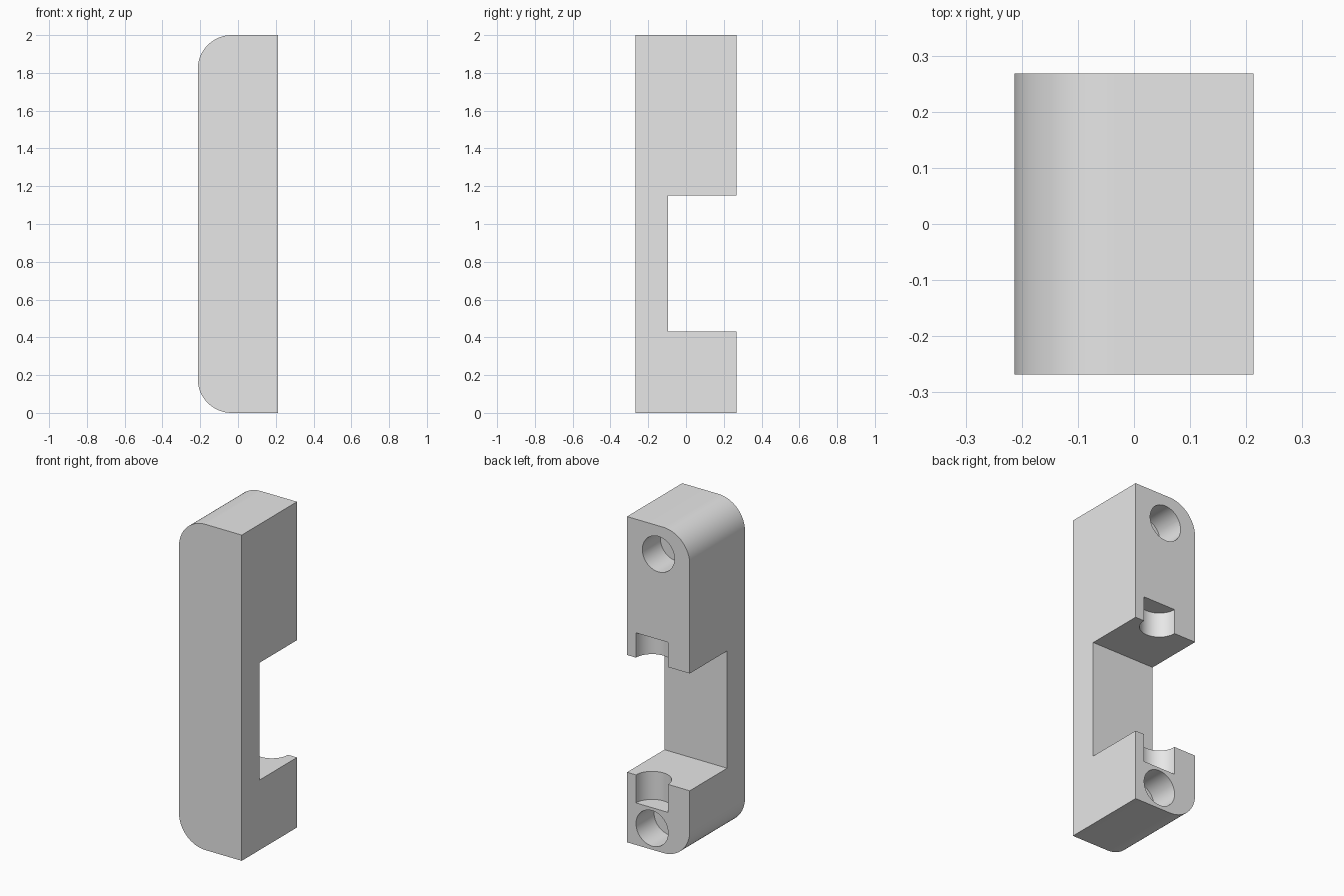
import bpy, bmesh
from math import sin, cos, pi, radians

cube = bpy.data.objects.get("Cube")
if cube:
    bpy.data.objects.remove(cube, do_unlink=True)

HX, HY, H = 0.213, 0.268, 2.0      # half width, half depth, height
R = 0.18                           # rounded edge radius
HOLE = 0.109                       # hole radius
LOW, HIGH = 0.43, 1.15             # notch floor and ceiling

grey = bpy.data.materials.new("light_grey")
grey.use_nodes = True
grey.diffuse_color = (0.8, 0.8, 0.8, 1)
grey.node_tree.nodes["Principled BSDF"].inputs["Base Color"].default_value = (0.8, 0.8, 0.8, 1)


def finish(name, bm):
    bmesh.ops.recalc_face_normals(bm, faces=bm.faces)
    mesh = bpy.data.meshes.new(name)
    bm.to_mesh(mesh)
    bm.free()
    obj = bpy.data.objects.new(name, mesh)
    bpy.context.collection.objects.link(obj)
    mesh.materials.append(grey)
    return obj


def box(name, lo, hi):
    bm = bmesh.new()
    bmesh.ops.create_cube(bm, size=1)
    for v in bm.verts:
        v.co = [(a + b) / 2 + c * (b - a) for a, b, c in zip(lo, hi, v.co)]
    return finish(name, bm)


def cylinder(name, centre, length, along_y=False):
    bm = bmesh.new()
    bmesh.ops.create_cone(bm, cap_ends=True, segments=64, radius1=HOLE, radius2=HOLE, depth=length)
    obj = finish(name, bm)
    obj.location = centre
    if along_y:
        obj.rotation_euler.x = radians(90)
    return obj


# Body: side profile with two rounded corners, extruded front to back
steps = 24
arc = [(-HX + R - R * sin(i / steps * pi / 2), R * cos(i / steps * pi / 2)) for i in range(steps + 1)]
profile = [(HX, H)] + [(x, H - R + z) for x, z in arc]
profile += [(x, R - z) for x, z in reversed(arc)] + [(HX, 0)]
bm = bmesh.new()
face = bm.faces.new([bm.verts.new((x, -HY, z)) for x, z in profile])
side = bmesh.ops.extrude_face_region(bm, geom=[face])
bmesh.ops.translate(bm, vec=(0, 2 * HY, 0), verts=[g for g in side["geom"] if isinstance(g, bmesh.types.BMVert)])
body = finish("latch_body", bm)

# Cutters: notch, blind holes in the back, half-round sockets above and below the notch
depth = 0.175
cutters = [
    box("notch_cutter", (-1, -0.095, LOW), (1, 1, HIGH)),
    cylinder("upper_hole_cutter", (0, HY, 1.826), 2 * depth, True),
    cylinder("lower_hole_cutter", (0.043, HY, 0.131), 2 * depth, True),
    cylinder("upper_socket_cutter", (0.043, HY, HIGH), 2 * 0.152),
    cylinder("lower_socket_cutter", (0.043, HY, LOW), 2 * 0.172),
]
bpy.context.view_layer.objects.active = body
for cutter in cutters:
    cut = body.modifiers.new(cutter.name, 'BOOLEAN')
    cut.operation = 'DIFFERENCE'
    cut.solver = 'EXACT'
    cut.object = cutter
    cutter.hide_render = True
    bpy.context.view_layer.update()
    with bpy.context.temp_override(object=body, active_object=body):
        bpy.ops.object.modifier_apply(modifier=cut.name)
for cutter in cutters:
    bpy.data.objects.remove(cutter, do_unlink=True)

# Smooth the curves, keep the edges sharp
bpy.ops.object.select_all(action='DESELECT')
body.select_set(True)
bpy.context.view_layer.objects.active = body
bpy.ops.object.shade_smooth_by_angle(angle=radians(30))
